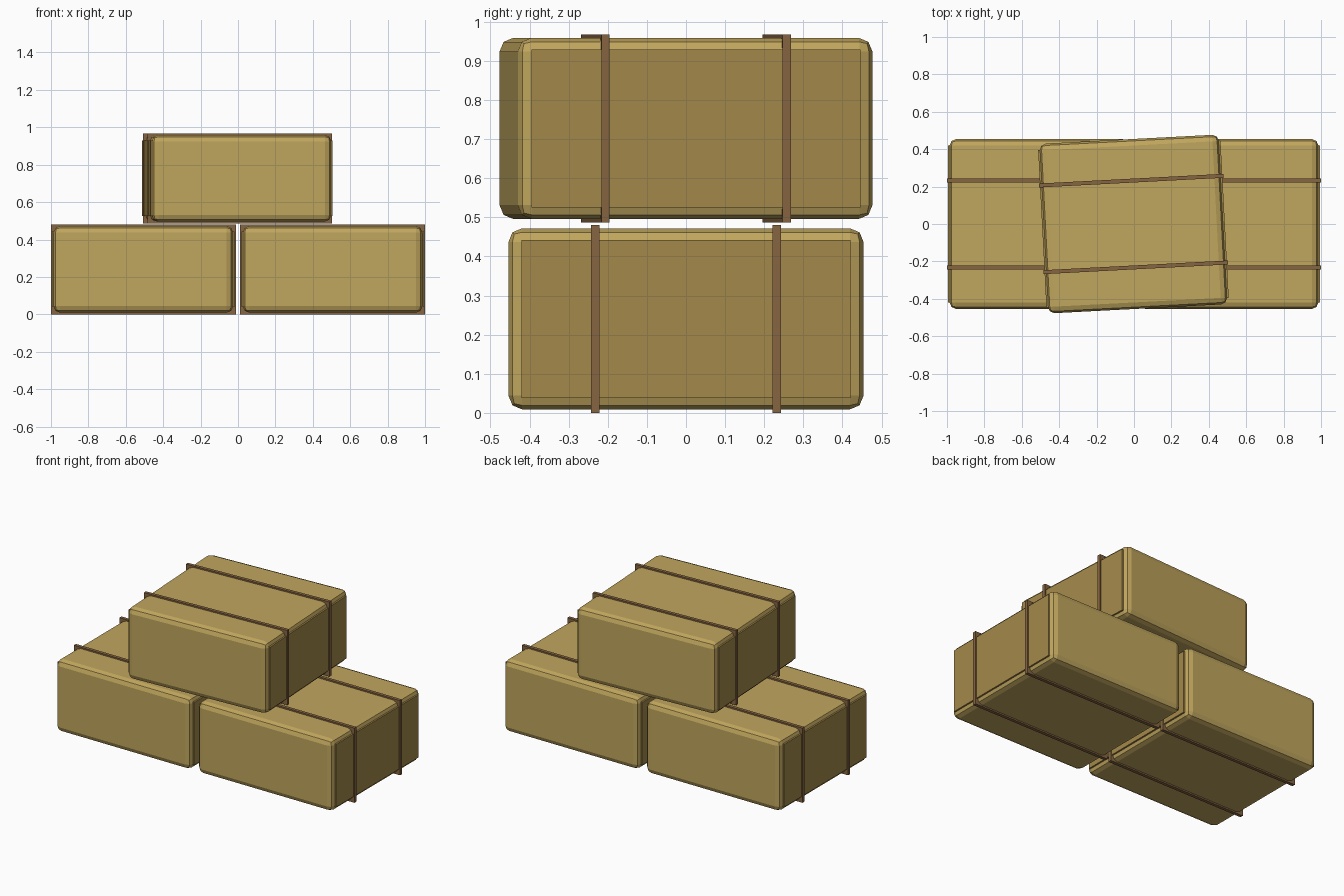
import bpy
from math import radians
from mathutils import Matrix, Vector

if "Cube" in bpy.data.objects:
    bpy.data.objects.remove(bpy.data.objects["Cube"])


def material(name, color):
    m = bpy.data.materials.new(name)
    m.diffuse_color = (*color, 1)
    m.use_nodes = True
    m.node_tree.nodes["Principled BSDF"].inputs["Base Color"].default_value = m.diffuse_color
    return m


STRAW = material("straw", (0.53, 0.38, 0.11))
CUT_STRAW = material("cut_straw", (0.37, 0.25, 0.068))
TWINE = material("twine", (0.24, 0.13, 0.053))


def box(name, size, local, frame, mat, bevel=0):
    bpy.ops.mesh.primitive_cube_add(size=1)
    ob = bpy.context.object
    ob.name = name
    ob.data.transform(Matrix.Diagonal((*size, 1)))
    ob.matrix_world = frame @ Matrix.Translation(Vector(local))
    ob.data.materials.append(mat)
    if bevel:
        mod = ob.modifiers.new("rounded_edges", "BEVEL")
        mod.width = bevel
        mod.segments = 2
    return ob


def bale(name, center, turn=0):
    frame = Matrix.Translation(Vector(center)) @ Matrix.Rotation(radians(turn), 4, "Z")
    # bale body with softened edges
    box(name + "_body", (0.96, 0.908, 0.463), (0, 0, 0), frame, STRAW, 0.035)
    for side, s in (("left", -1), ("right", 1)):
        # darker cut end, standing slightly proud
        box(f"{name}_{side}_end", (0.02, 0.842, 0.404), (s * 0.478, 0, 0), frame, CUT_STRAW)
    for side, s in (("front", -1), ("back", 1)):
        # twine band around the bale
        box(f"{name}_{side}_twine", (0.988, 0.021, 0.481), (0, s * 0.232, 0), frame, TWINE)


bale("left_bale", (-0.506, 0, 0.2405))
bale("right_bale", (0.506, 0, 0.2405))
bale("top_bale", (-0.003, 0, 0.7275), 3)
